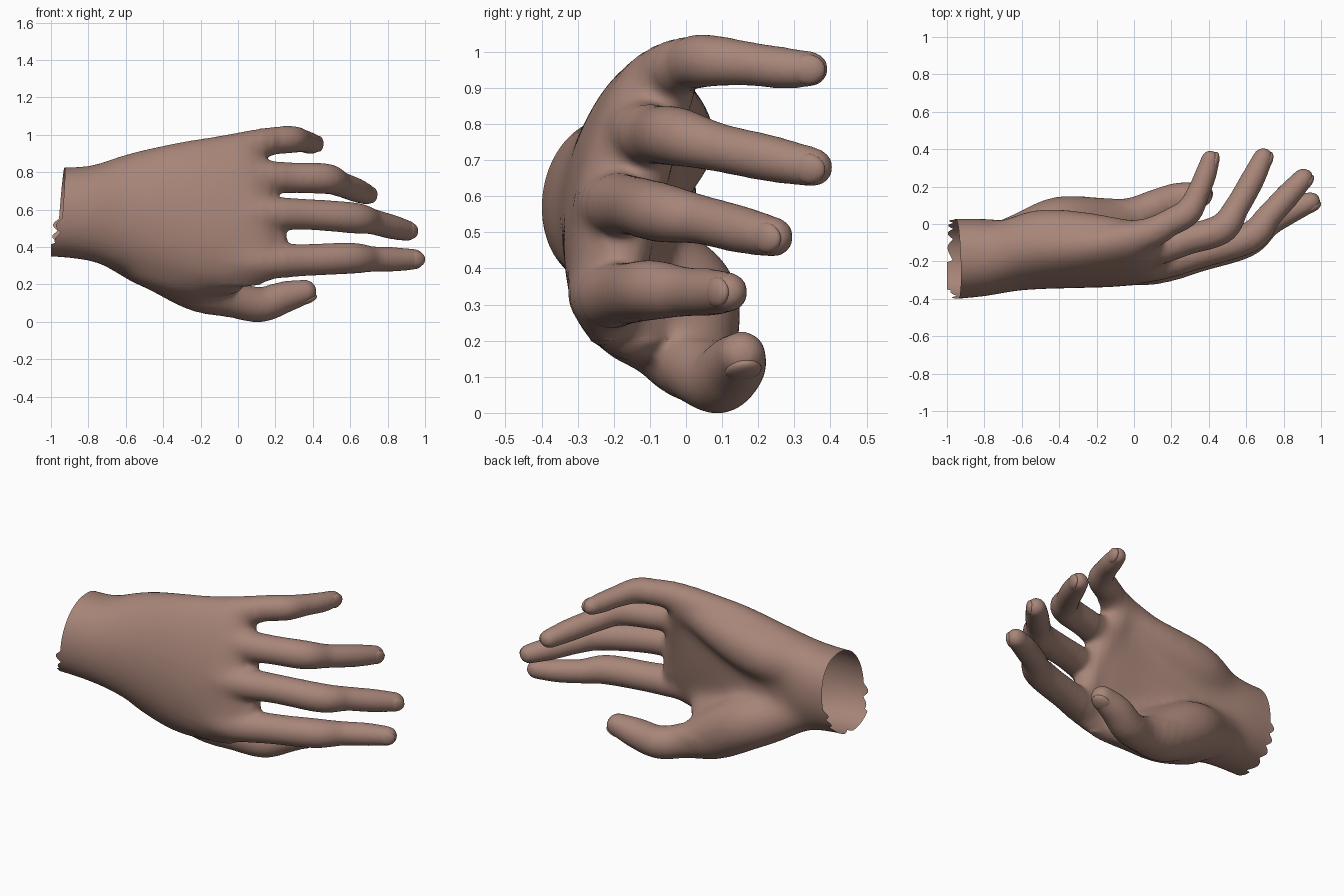
import bpy, bmesh, math
from mathutils import Vector, Matrix

if "Cube" in bpy.data.objects:
    bpy.data.objects.remove(bpy.data.objects["Cube"])

SEG = 24
skin = bpy.data.materials.new("skin")
skin.diffuse_color = (0.39, 0.235, 0.19, 1)
skin.use_nodes = True
skin.node_tree.nodes["Principled BSDF"].inputs["Base Color"].default_value = skin.diffuse_color
bm = bmesh.new()


def loft(rings):
    """Skin a list of point rings into a closed solid."""
    rows = [[bm.verts.new(p) for p in r] for r in rings]
    n = len(rows[0])
    for a, b in zip(rows, rows[1:]):
        for i in range(n):
            j = (i + 1) % n
            bm.faces.new((a[i], a[j], b[j], b[i]))
    bm.faces.new(rows[0][::-1])
    bm.faces.new(rows[-1])


def spline(keys, steps=8):
    """Catmull-Rom through tuples of any size."""
    k = [keys[0]] + list(keys) + [keys[-1]]
    out = []
    for i in range(1, len(k) - 2):
        for s in range(steps):
            t = s / steps
            out.append([0.5 * (2 * b + (c - a) * t + (2 * a - 5 * b + 4 * c - d) * t * t
                               + (3 * b - a - 3 * c + d) * t ** 3)
                        for a, b, c, d in zip(*k[i - 1:i + 3])])
    return out + [list(keys[-1])]


def limb(keys):
    """Tube through (x, y, z, radius) keys with a rounded tip."""
    pts = spline(keys)
    d = (Vector(pts[-1][:3]) - Vector(pts[-2][:3])).normalized()
    end, r = Vector(pts[-1][:3]), pts[-1][3]
    for a in (20, 40, 58, 74, 85):
        a = math.radians(a)
        pts.append([*(end + d * r * math.sin(a)), r * math.cos(a)])
    rings = []
    for i, p in enumerate(pts):
        t = (Vector(pts[min(i + 1, len(pts) - 1)][:3]) - Vector(pts[max(i - 1, 0)][:3])).normalized()
        u = t.cross(Vector((0, 0, 1))).normalized()
        v = t.cross(u)
        rings.append([Vector(p[:3]) + p[3] * (u * math.cos(q) + v * math.sin(q))
                      for q in [2 * math.pi * k / SEG for k in range(SEG)]])
    loft(rings)


# wrist and palm: x, z low, z high, spine y at low / middle / high, half thickness
palm = [(-1.25, .36, .83, -.20, -.19, -.17, .222), (-1.05, .35, .83, -.20, -.19, -.17, .22),
        (-.80, .325, .835, -.18, -.18, -.16, .21),
        (-.60, .26, .90, -.16, -.175, -.12, .18), (-.30, .19, .97, -.19, -.18, -.11, .16),
        (-.10, .18, 1.0, -.215, -.185, -.09, .142), (.08, .20, 1.02, -.225, -.175, -.075, .12),
        (.17, .26, .99, -.22, -.16, -.03, .08)]
rings = []
for x, lo, hi, yl, ym, yh, t in spline(palm, 5):
    ring = []
    for i in range(48):
        a = 2 * math.pi * i / 48
        u, s = math.cos(a), math.sin(a)
        y = ym + (yh - yl) / 2 * u + ((yh + yl) / 2 - ym) * u * u
        z = (lo + hi) / 2 + (hi - lo) / 2 * u
        slant = .13 * (.65 - z) if x > -.1 else 0      # finger roots step back towards the little finger
        ring.append(Vector((x + slant * min(1, (x + .1) * 5), y + t * math.copysign(abs(s) ** .85, s), z)))
    rings.append(ring)
loft(rings)

# fingers, each from inside the palm to the tip
fingers = {
    "little": [(-.12, -.09, .91, .088), (.08, -.05, .945, .088), (.19, .008, .968, .077),
               (.29, .065, .975, .073), (.345, .17, .967, .062), (.385, .27, .955, .058), (.408, .345, .952, .05)],
    "ring": [(-.10, -.15, .77, .095), (.10, -.135, .775, .095), (.28, -.085, .77, .082),
             (.47, -.025, .765, .082), (.55, .09, .735, .068), (.63, .23, .705, .065), (.69, .353, .68, .055)],
    "middle": [(-.10, -.22, .57, .10), (.10, -.215, .575, .097), (.35, -.155, .575, .083),
               (.62, -.07, .555, .083), (.72, .04, .535, .069), (.82, .15, .508, .066), (.905, .243, .487, .056)],
    "index": [(-.10, -.225, .35, .10), (.10, -.23, .325, .10), (.35, -.17, .33, .086),
              (.60, -.095, .34, .084), (.72, .0, .335, .069), (.83, .065, .334, .066), (.943, .117, .334, .056)],
}
for keys in fingers.values():
    limb(keys)

# thumb, thumb web, heel of the palm, and webbing under the finger roots
thumb = [(-.80, -.13, .48, .11), (-.58, -.07, .38, .145), (-.40, -.01, .31, .163), (-.20, .0, .192, .15),
         (-.02, .04, .12, .102), (.12, .092, .092, .094), (.24, .135, .13, .087), (.355, .155, .16, .067)]
limb(thumb)
limb([(-.55, -.13, .36, .15), (-.28, -.12, .28, .155), (-.06, -.14, .25, .11)])
limb([(-.75, -.13, .70, .12), (-.52, -.075, .74, .155), (-.30, -.065, .79, .14), (-.05, -.06, .86, .095)])
limb([(.04, -.03, .92, .07), (.10, -.10, .76, .085), (.15, -.15, .58, .085), (.19, -.185, .40, .08)])

# fuse everything into one smooth skin
me = bpy.data.meshes.new("rough")
bmesh.ops.recalc_face_normals(bm, faces=bm.faces)
bm.to_mesh(me)
bm.free()
rough = bpy.data.objects.new("rough", me)
bpy.context.collection.objects.link(rough)
m = rough.modifiers.new("fuse", 'REMESH')
m.mode, m.voxel_size = 'VOXEL', .0125
m = rough.modifiers.new("soften", 'SMOOTH')
m.factor, m.iterations = .5, 10
dg = bpy.context.evaluated_depsgraph_get()
skin_mesh = bpy.data.meshes.new_from_object(rough.evaluated_get(dg))
bpy.data.objects.remove(rough)

# blend the palm further, sparing fingers and thumb tip
bm = bmesh.new()
bm.from_mesh(skin_mesh)
for limit in (.24, .18, .12, .06, .0):
    soft = [v for v in bm.verts if v.co.x < limit and (v.co.z > .2 or v.co.x < limit - .25)]
    for _ in range(14):
        bmesh.ops.smooth_vert(bm, verts=soft, factor=.5, use_axis_x=True, use_axis_y=True, use_axis_z=True)

# cut the wrist open and leave a ragged edge on the thumb side
bmesh.ops.bisect_plane(bm, geom=bm.verts[:] + bm.edges[:] + bm.faces[:], plane_co=(-.96, 0, .5),
                       plane_no=(1, .04, -.08), clear_inner=True)
for v in bm.verts:
    if v.is_boundary and v.co.z < .55:
        v.co.x -= .03 * abs(math.sin(v.co.z * 45 + v.co.y * 15))
        if v.co.z < .42 and v.co.y < -.2:
            v.co.x = -1
        v.co.x = max(v.co.x, -1)
bm.to_mesh(skin_mesh)
bm.free()
skin_mesh.materials.clear()
skin_mesh.materials.append(skin)
skin_mesh.polygons.foreach_set("use_smooth", [True] * len(skin_mesh.polygons))
skin_mesh.name = "hand"
bpy.context.collection.objects.link(bpy.data.objects.new("hand", skin_mesh))


# nails: thin domes set into the backs of the fingertips
def nail(name, keys, up, size):
    a, b = Vector(keys[-2][:3]), Vector(keys[-1][:3])
    d = (b - a).normalized()
    up = Vector(up)
    up = (up - d * up.dot(d)).normalized()
    d = (d - up * .12).normalized()
    up = (up - d * up.dot(d)).normalized()
    side = up.cross(d)
    c = b - d * .004 + up * (keys[-1][3] - .024)
    nb = bmesh.new()
    bmesh.ops.create_uvsphere(nb, u_segments=24, v_segments=12, radius=1)
    rot = Matrix((d, side, up)).transposed().to_4x4()
    nb.transform(Matrix.Translation(c) @ rot @ Matrix.Diagonal((.05 * size, .042 * size, .023, 1)))
    mesh = bpy.data.meshes.new(name)
    nb.to_mesh(mesh)
    nb.free()
    mesh.materials.append(skin)
    mesh.polygons.foreach_set("use_smooth", [True] * len(mesh.polygons))
    bpy.context.collection.objects.link(bpy.data.objects.new(name, mesh))


for n, keys in fingers.items():
    nail(n + "_nail", keys, (.6, -1, 0), 1)
nail("thumb_nail", thumb, (.3, .1, -1), 1.2)
